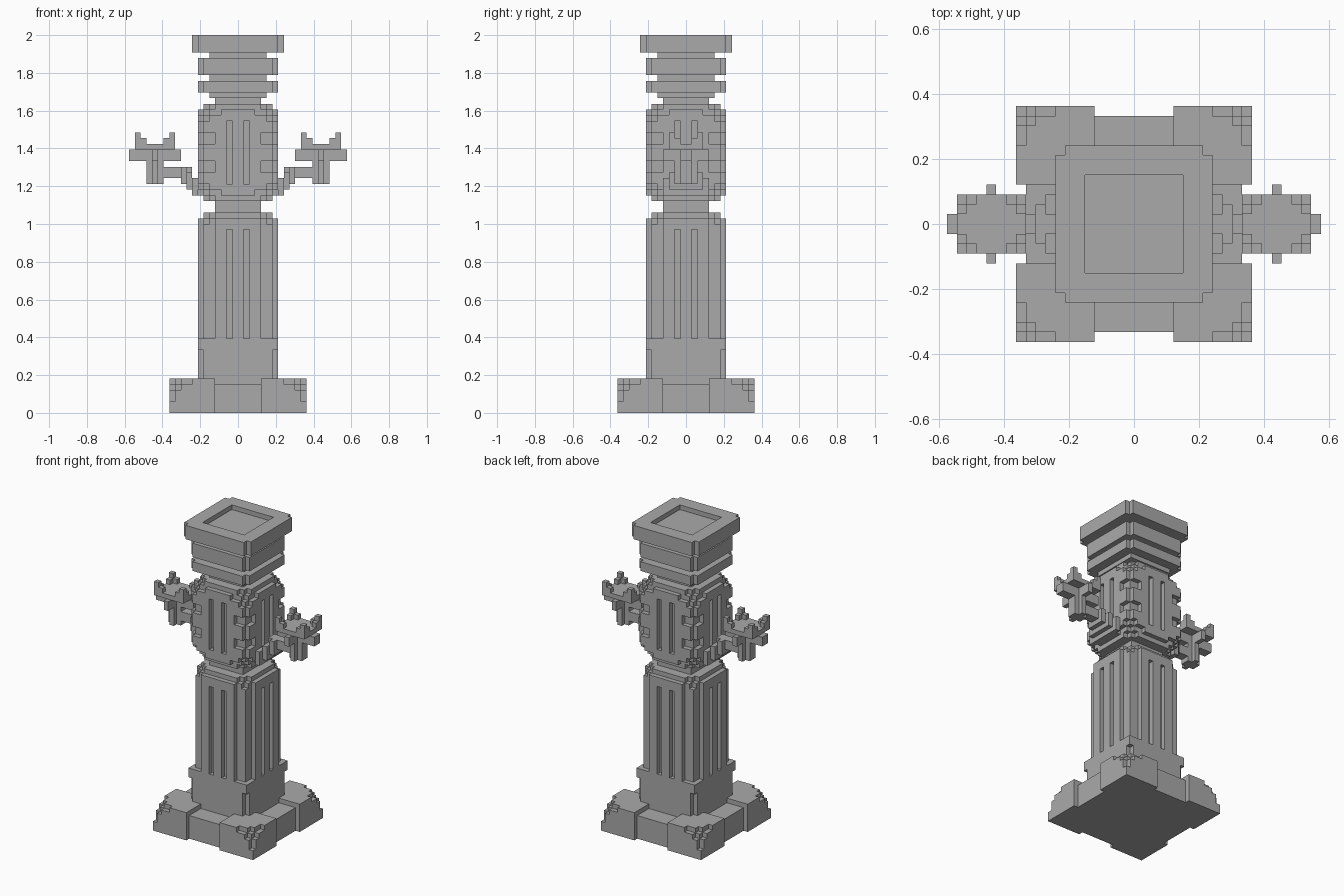
import bpy
import bmesh
from itertools import product

if "Cube" in bpy.data.objects:
    bpy.data.objects.remove(bpy.data.objects["Cube"], do_unlink=True)

UNIT = 2 / 66  # edge of one block; the pillar is 66 blocks tall

stone = bpy.data.materials.new("grey stone")
stone.use_nodes = True
stone.diffuse_color = (0.4, 0.4, 0.4, 1)
stone.node_tree.nodes["Principled BSDF"].inputs["Base Color"].default_value = (0.4, 0.4, 0.4, 1)


# Block sets describe one quarter (x and y positive) of each part
def block(x0, x1, y0, y1, z0, z1):
    return set(product(range(x0, x1), range(y0, y1), range(z0, z1)))


def post(half, z0, z1):
    return block(0, half, 0, half, z0, z1)


def both(cells):
    """Repeat a detail on the neighbouring side."""
    return cells | {(y, x, z) for x, y, z in cells}


def plate(half, z0, z1):
    """Square slab with its upright corner edge nicked."""
    return post(half, z0, z1) - block(half - 1, half, half - 1, half, z0, z1)


def chip(half, z, step, length, face):
    """Worn corner: nicked edges plus a shallow square on each face."""
    out = set()
    for c in product(range(length), repeat=3):
        low, mid, high = sorted(c)
        if low == 0 and (mid == 0 or high < face):
            out.add((half - 1 - c[0], half - 1 - c[1], z + step * c[2]))
    return out


def build(name, quarter, sides=(1, -1)):
    cells = set()
    for x, y, z in quarter:
        for sx, sy in product(sides, (1, -1)):
            cells.add((x if sx > 0 else -1 - x, y if sy > 0 else -1 - y, z))
    bm = bmesh.new()
    verts = {}

    def vert(p):
        if p not in verts:
            verts[p] = bm.verts.new([v * UNIT for v in p])
        return verts[p]

    # Only the exposed sides of the blocks become faces
    for cell in cells:
        for axis, side in product(range(3), (0, 1)):
            near = list(cell)
            near[axis] += 1 if side else -1
            if tuple(near) in cells:
                continue
            ring = []
            for u, v in ((0, 0), (1, 0), (1, 1), (0, 1)):
                p = list(cell)
                p[axis] += side
                p[(axis + 1) % 3] += u
                p[(axis + 2) % 3] += v
                ring.append(vert(tuple(p)))
            bm.faces.new(ring if side else ring[::-1])
    bmesh.ops.dissolve_limit(bm, angle_limit=0.01, verts=bm.verts[:], edges=bm.edges[:])
    mesh = bpy.data.meshes.new(name)
    bm.to_mesh(mesh)
    bm.free()
    mesh.materials.append(stone)
    obj = bpy.data.objects.new(name, mesh)
    bpy.context.collection.objects.link(obj)


# Base with four worn corner stones
build("base", post(11, 0, 5) | (block(4, 12, 4, 12, 0, 6) - chip(12, 5, -1, 4, 2)))

# Fluted shaft on a solid foot
foot = post(7, 5, 13) - block(6, 7, 6, 7, 6, 11)
core = post(6, 13, 35) - chip(6, 34, -1, 2, 0)
panels = both(block(0, 4, 6, 7, 13, 34)) - both(block(1, 2, 6, 7, 13, 32))
build("shaft", foot | core | panels)
build("lower_neck", post(4, 35, 37))

# Middle drum: worn corners, notched edges and slots
drum = plate(7, 38, 53) - chip(7, 52, -1, 4, 2) - chip(7, 38, 1, 4, 2)
for z in (42, 47):
    drum -= both(block(4, 7, 6, 7, z, z + 2))
drum -= both(block(1, 2, 6, 7, 40, 51))
drum |= post(6, 37, 38) - chip(6, 37, 1, 2, 0)
drum |= post(6, 53, 54) - chip(6, 53, -1, 2, 0)
build("drum", drum)

# Stacked capital with a sunken top
capital = post(4, 54, 55) | post(5, 55, 63)
capital |= plate(7, 56, 58) | plate(7, 59, 62) | plate(8, 63, 66)
build("capital", capital - post(5, 65, 66))

# Bracket arms, stepping out of the drum
arm = block(7, 8, 0, 4, 38, 41) | block(8, 9, 0, 3, 39, 42) | block(9, 10, 0, 2, 40, 43)
arm |= block(8, 13, 0, 1, 41, 43)
# Lamp holder: hanging post, cross bars and spiked bowl
arm |= block(13, 16, 0, 1, 40, 46) | block(14, 15, 0, 2, 40, 46)
arm |= block(10, 19, 0, 1, 44, 46) | block(14, 15, 0, 4, 44, 46)
arm |= block(11, 18, 0, 3, 46, 47)
for x, inner in ((11, 12), (17, 16)):
    arm |= block(x, x + 1, 2, 3, 47, 49)
    arm |= block(x, x + 1, 1, 2, 47, 48) | block(inner, inner + 1, 2, 3, 47, 48)
build("left_arm", arm, (1,))
build("right_arm", arm, (-1,))
